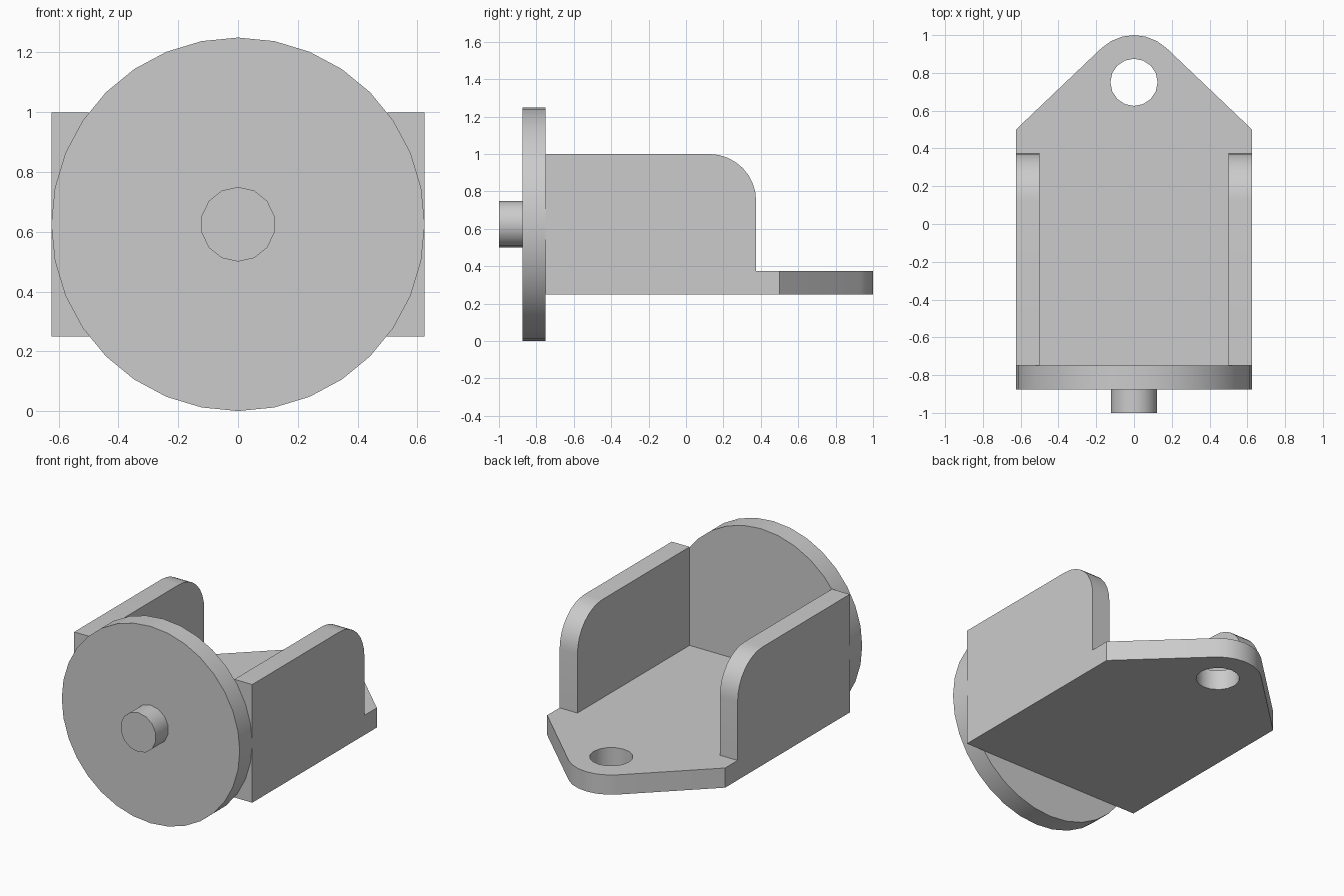
import bpy, bmesh
from math import sin, cos, pi, radians, atan2, acos, hypot
from mathutils import Vector

if "Cube" in bpy.data.objects:
    bpy.data.objects.remove(bpy.data.objects["Cube"], do_unlink=True)

T = 0.125          # plate thickness
HALF = 0.625       # half width, also disc radius

grey = bpy.data.materials.new("plain_grey")
grey.use_nodes = True
grey.diffuse_color = (0.6, 0.6, 0.6, 1)
grey.node_tree.nodes["Principled BSDF"].inputs["Base Color"].default_value = (0.6, 0.6, 0.6, 1)


def arc(cx, cy, r, start, end, steps):
    """Points along an arc, both ends included."""
    angles = [start + (end - start) * i / steps for i in range(steps + 1)]
    return [(cx + r * cos(a), cy + r * sin(a)) for a in angles]


def circle(cx, cy, r, sides):
    return arc(cx, cy, r, pi / 2, pi / 2 + 2 * pi, sides)[:-1]


def prism(name, loops, place, depth):
    """Fill closed 2D loops (later ones are holes) and extrude them by depth."""
    bm = bmesh.new()
    for loop in loops:
        verts = [bm.verts.new(place(u, v)) for u, v in loop]
        for a, b in zip(verts, verts[1:] + verts[:1]):
            bm.edges.new((a, b))
    if len(loops) == 1:
        bm.faces.new(bm.verts[:])
    else:
        bmesh.ops.triangle_fill(bm, edges=bm.edges[:], use_beauty=True, normal=Vector(depth))
    out = bmesh.ops.extrude_face_region(bm, geom=bm.faces[:])
    moved = [g for g in out["geom"] if isinstance(g, bmesh.types.BMVert)]
    bmesh.ops.translate(bm, verts=moved, vec=Vector(depth))
    bmesh.ops.recalc_face_normals(bm, faces=bm.faces[:])
    mesh = bpy.data.meshes.new(name)
    bm.to_mesh(mesh)
    bm.free()
    mesh.materials.append(grey)
    obj = bpy.data.objects.new(name, mesh)
    bpy.context.collection.objects.link(obj)
    bpy.ops.object.select_all(action='DESELECT')
    obj.select_set(True)
    bpy.context.view_layer.objects.active = obj
    bpy.ops.object.shade_smooth_by_angle(angle=radians(30))
    return obj


# Base plate: tapers tangentially into a rounded lug with a bolt hole
lug_y, lug_r, shoulder_y = 0.75, 0.25, 0.5
dx, dy = HALF, shoulder_y - lug_y
tangent = atan2(dy, dx) + acos(lug_r / hypot(dx, dy))
outline = [(-HALF, -0.75), (HALF, -0.75), (HALF, shoulder_y)]
outline += arc(0, lug_y, lug_r, tangent, pi - tangent, 6)
outline += [(-HALF, shoulder_y)]
prism("base_plate", [outline, circle(0, lug_y, 0.125, 16)],
      lambda u, v: (u, v, 0.25), (0, 0, T))

# Side walls with a rounded upper rear corner
wall = [(-0.75, 0.25), (0.375, 0.25)] + arc(0.125, 0.75, 0.25, 0, pi / 2, 8) + [(-0.75, 1.0)]
for name, x in (("left_wall", HALF - T), ("right_wall", -HALF)):
    prism(name, [wall], lambda u, v: (x, u, v), (T, 0, 0))

# Front disc and its centre pin
for name, r, sides, y in (("front_disc", HALF, 32, -0.875), ("centre_pin", 0.125, 14, -1.0)):
    prism(name, [circle(0, HALF, r, sides)], lambda u, v: (u, y, v), (0, T, 0))
